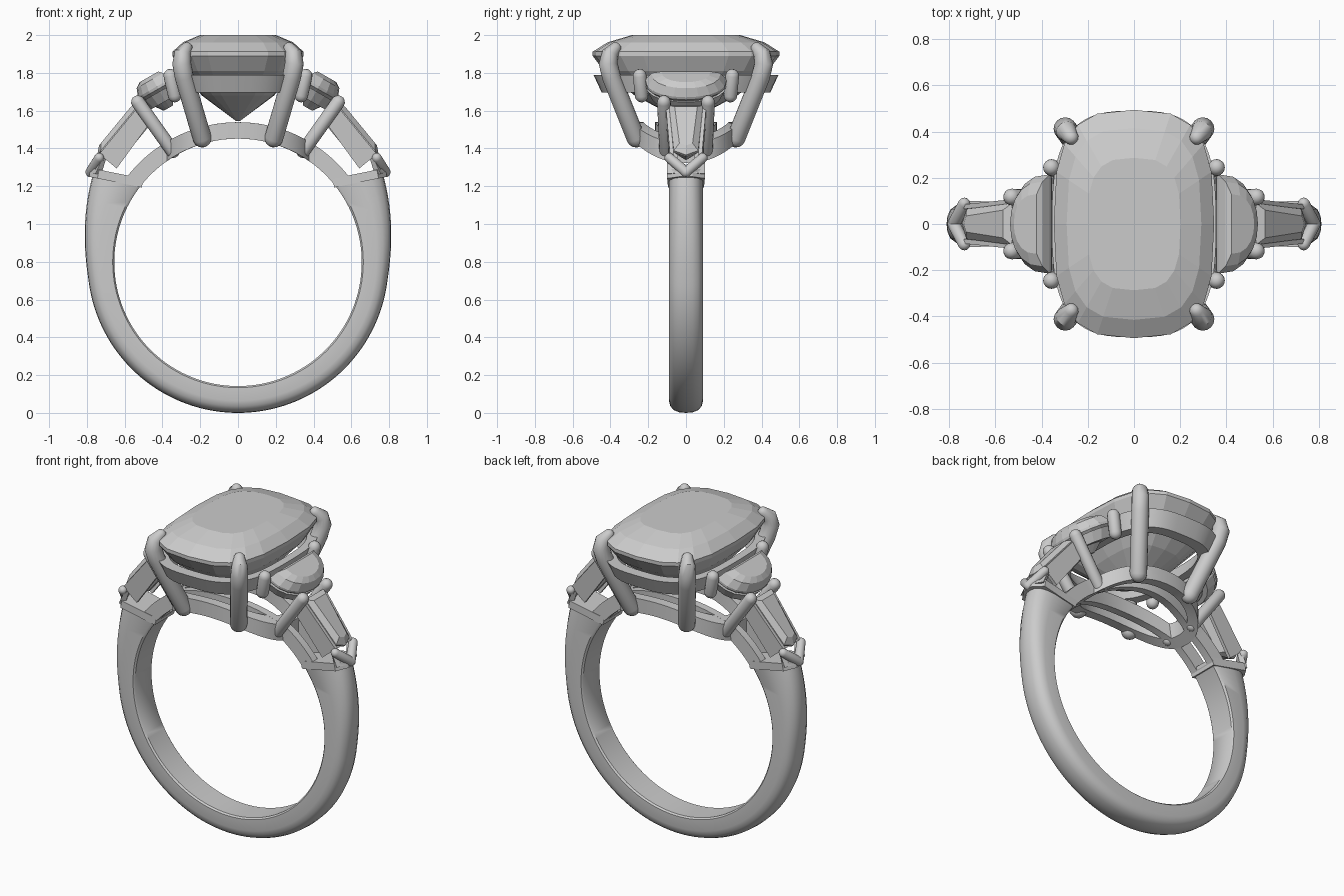
import bpy, bmesh, math
from mathutils import Vector

cube = bpy.data.objects.get("Cube")
if cube:
    bpy.data.objects.remove(cube, do_unlink=True)

GREY = (0.6, 0.6, 0.6, 1)
mat = bpy.data.materials.new("silver_grey")
mat.use_nodes = True
mat.diffuse_color = GREY
mat.node_tree.nodes["Principled BSDF"].inputs["Base Color"].default_value = GREY

CZ = 0.797          # centre height of the finger hole
R_IN = 0.655        # finger hole radius
R_ARCH = 0.742      # top of the arch rails


def loft(name, rings, closed=False, caps=True, smooth=False):
    """Join equal-length rings of points into one mesh object."""
    bm = bmesh.new()
    rows = [[bm.verts.new(p) for p in ring] for ring in rings]
    n = len(rows[0])
    pairs = list(zip(rows, rows[1:])) + ([(rows[-1], rows[0])] if closed else [])
    for a, b in pairs:
        for i in range(n):
            j = (i + 1) % n
            bm.faces.new((a[i], a[j], b[j], b[i]))
    if caps and not closed:
        bm.faces.new(rows[0])
        bm.faces.new(rows[-1])
    bmesh.ops.recalc_face_normals(bm, faces=bm.faces)
    mesh = bpy.data.meshes.new(name)
    bm.to_mesh(mesh)
    bm.free()
    mesh.materials.append(mat)
    ob = bpy.data.objects.new(name, mesh)
    bpy.context.collection.objects.link(ob)
    if smooth:
        bpy.ops.object.select_all(action='DESELECT')
        ob.select_set(True)
        bpy.context.view_layer.objects.active = ob
        bpy.ops.object.shade_smooth_by_angle(angle=math.radians(40))
    return ob


def rod(name, path, radii, seg=16):
    """Round rod with domed ends through the given points."""
    pts = [Vector(p) for p in path]
    a, b = (pts[0] - pts[1]).normalized(), (pts[-1] - pts[-2]).normalized()
    dome = [math.radians(k) for k in (25, 50, 75)]
    line = [(pts[0] + a * radii[0] * math.sin(t), radii[0] * math.cos(t)) for t in reversed(dome)]
    line += list(zip(pts, radii))
    line += [(pts[-1] + b * radii[-1] * math.sin(t), radii[-1] * math.cos(t)) for t in dome]
    rings = []
    for i, (p, r) in enumerate(line):
        t = (line[min(i + 1, len(line) - 1)][0] - line[max(i - 1, 0)][0]).normalized()
        u = t.cross(Vector((1, 0, 0.3))).normalized()
        v = t.cross(u)
        rings.append([p + r * (u * math.cos(w) + v * math.sin(w))
                      for w in (math.tau * k / seg for k in range(seg))])
    return loft(name, rings, smooth=True)


def cushion(a, b, n, power=3.0):
    """Rounded-rectangle outline in the xy plane."""
    out = []
    for k in range(n):
        t = math.tau * k / n
        c, s = math.cos(t), math.sin(t)
        out.append((a * math.copysign(abs(c) ** (2 / power), c),
                    b * math.copysign(abs(s) ** (2 / power), s)))
    return out


def frame(x, z, dx, dz, sx):
    """Map (along, y, height) to a tilted plane, mirrored by sx."""
    d = Vector((dx, 0, dz)).normalized()
    n = Vector((-d.z, 0, d.x))

    def place(s, y, h):
        p = Vector((x, 0, z)) + d * s + n * h
        return Vector((p.x * sx, y, p.z))
    return place


# Shank: flat inside, rounded outside, thicker at the shoulders
section = [(0, -0.08), (0, 0.08), (0.06, 0.09), (0.55, 0.09), (0.75, 0.083), (0.9, 0.064),
           (0.98, 0.035), (1, 0), (0.98, -0.035), (0.9, -0.064), (0.75, -0.083),
           (0.55, -0.09), (0.06, -0.09)]
rings = []
STEPS = 96
for k in range(STEPS + 1):
    f = 2 * k / STEPS - 1
    ti, to = abs(f) * 130 - 90, abs(f) * 121 - 90
    r_out = 0.797 + 0.1 * (max(0, to + 8) / 39) ** 1.7
    side = math.copysign(1, f)
    inner = Vector((side * R_IN * math.cos(math.radians(ti)), CZ + R_IN * math.sin(math.radians(ti))))
    outer = Vector((side * r_out * math.cos(math.radians(to)), CZ + r_out * math.sin(math.radians(to))))
    ring = []
    for u, y in section:
        p = inner.lerp(outer, u)
        ring.append((p.x, y, p.y))
    rings.append(ring)
loft("shank", rings, smooth=True)


# Arch rails: run over the finger and spread apart in the middle
def on_arc(x, r):
    return CZ + math.sqrt(r * r - x * x)


for sy, label in ((-1, "front"), (1, "back")):
    rings = []
    for k in range(49):
        t = math.radians(38 + 104 * k / 48)
        c, s = math.cos(t), math.sin(t)
        x = R_IN * c
        y = 0.07 + (0.07 * math.cos(x / 0.36 * math.pi / 2) if abs(x) < 0.36 else 0)
        rings.append([(r * c, sy * (y + w), CZ + r * s) for r, w in
                      ((R_IN, -0.024), (R_IN, 0.024), (R_ARCH, 0.024), (R_ARCH, -0.024))])
    loft(label + "_arch_rail", rings, smooth=True)

# Lower gallery: oval hoop draped over the finger
outer, inner = cushion(0.39, 0.285, 64, 2.3), cushion(0.33, 0.225, 64, 2.3)
loft("lower_gallery",
     [[(x, y, on_arc(x, r)) for x, y in o]
      for o, r in ((outer, R_IN), (outer, R_ARCH), (inner, R_ARCH), (inner, R_IN))],
     closed=True, smooth=True)

# Upper gallery: sloped hoop below the centre stone
loft("upper_gallery",
     [[(x * s, y * s, z) for x, y in cushion(0.355, 0.49, 64)]
      for s, z in ((1, 1.79), (0.91, 1.695), (0.77, 1.695), (0.86, 1.79))],
     closed=True, smooth=True)

# Centre stone: faceted cushion cut
loft("centre_stone",
     [[(x * s, y * s, z) for x, y in cushion(0.347, 0.494, 20)]
      for s, z in ((0.58, 2.0), (0.84, 1.962), (1, 1.912), (1, 1.89),
                   (0.88, 1.81), (0.55, 1.68), (0.03, 1.545))])

# Corner prongs of the centre stone
for sx in (-1, 1):
    for sy in (-1, 1):
        path = [(0.19, 0.265, 1.455), (0.285, 0.395, 1.78), (0.298, 0.412, 1.85),
                (0.293, 0.402, 1.9), (0.272, 0.375, 1.93)]
        rod("corner_prong", [(x * sx, y * sy, z) for x, y, z in path],
            (0.05, 0.05, 0.05, 0.045, 0.032))

for sx, side in ((1, "left"), (-1, "right")):
    # Half-moon stone and its seat
    moon = frame(0.365, 1.765, 0.175, -0.1, sx)
    arc = [math.pi * k / 10 - math.pi / 2 for k in range(11)]

    def d_shape(scale, h):
        return [moon(0.07 + (0.19 * max(0, math.cos(t)) ** 0.8 - 0.07) * scale,
                     0.215 * math.sin(t) * scale, h) for t in arc]
    loft(side + "_half_moon_stone",
         [d_shape(s, h) for s, h in ((0.6, 0.065), (0.85, 0.045), (1, 0), (1, -0.015), (0.3, -0.13))])
    loft(side + "_half_moon_seat",
         [d_shape(s, h) for s, h in ((1.0, -0.03), (0.85, -0.09), (0.65, -0.09), (0.8, -0.03))],
         closed=True)

    # Tapered baguette stone between two side walls
    bag = frame(0.525, 1.625, 0.21, -0.255, sx)
    loft(side + "_baguette_stone",
         [[bag(s0, -w0, h), bag(s0, w0, h), bag(s1, w1, h), bag(s1 + tip, 0, h), bag(s1, -w1, h)]
          for s0, s1, w0, w1, tip, h in
          ((0.03, 0.28, 0.06, 0.035, 0.015, 0.03), (0, 0.31, 0.09, 0.065, 0.03, 0.005),
           (0, 0.31, 0.09, 0.065, 0.03, -0.01), (0.03, 0.27, 0.02, 0.015, 0.01, -0.11))])
    for sy in (-1, 1):
        loft(side + "_baguette_wall",
             [[bag(s, sy * (y + w), h) for w, h in
               ((0, 0), (-0.02, 0), (-0.02, low), (0, low))]
              for s, y, low in ((-0.01, 0.108, -0.1), (0.33, 0.085, -0.12))])

        # Shared prongs beside the half-moon and the baguette
        rod(side + "_half_moon_prong",
            [(sx * 0.335, sy * 0.235, 1.68), (sx * 0.358, sy * 0.245, 1.785)], (0.036, 0.036))
        rod(side + "_bar_prong",
            [(sx * 0.345, sy * 0.105, 1.385), (sx * 0.53, sy * 0.117, 1.645)], (0.036, 0.036))

    # Pointed shoulder plate with a V-shaped claw
    plate = frame(0.505, 1.215, 0.98, 0.2, sx)
    outline = [(0, 0.095), (0.24, 0.1), (0.285, 0.035), (0.285, -0.035), (0.24, -0.1), (0, -0.095)]
    loft(side + "_shoulder_plate", [[plate(s, y, h) for s, y in outline] for h in (-0.022, 0.025)])
    for sy in (-1, 1):
        rod(side + "_claw_arm",
            [(sx * 0.78, 0, 1.275), (sx * 0.735, sy * 0.088, 1.35)], (0.028, 0.026))
        loft(side + "_claw_wall",
             [[plate(s, sy * y, 0), plate(s - 0.03, sy * (y - 0.02), 0),
               plate(s - 0.04, sy * (y - 0.02), h), plate(s - 0.02, sy * y, h)]
              for s, y, h in ((0.29, 0.02, 0.03), (0.255, 0.1, 0.09))])
